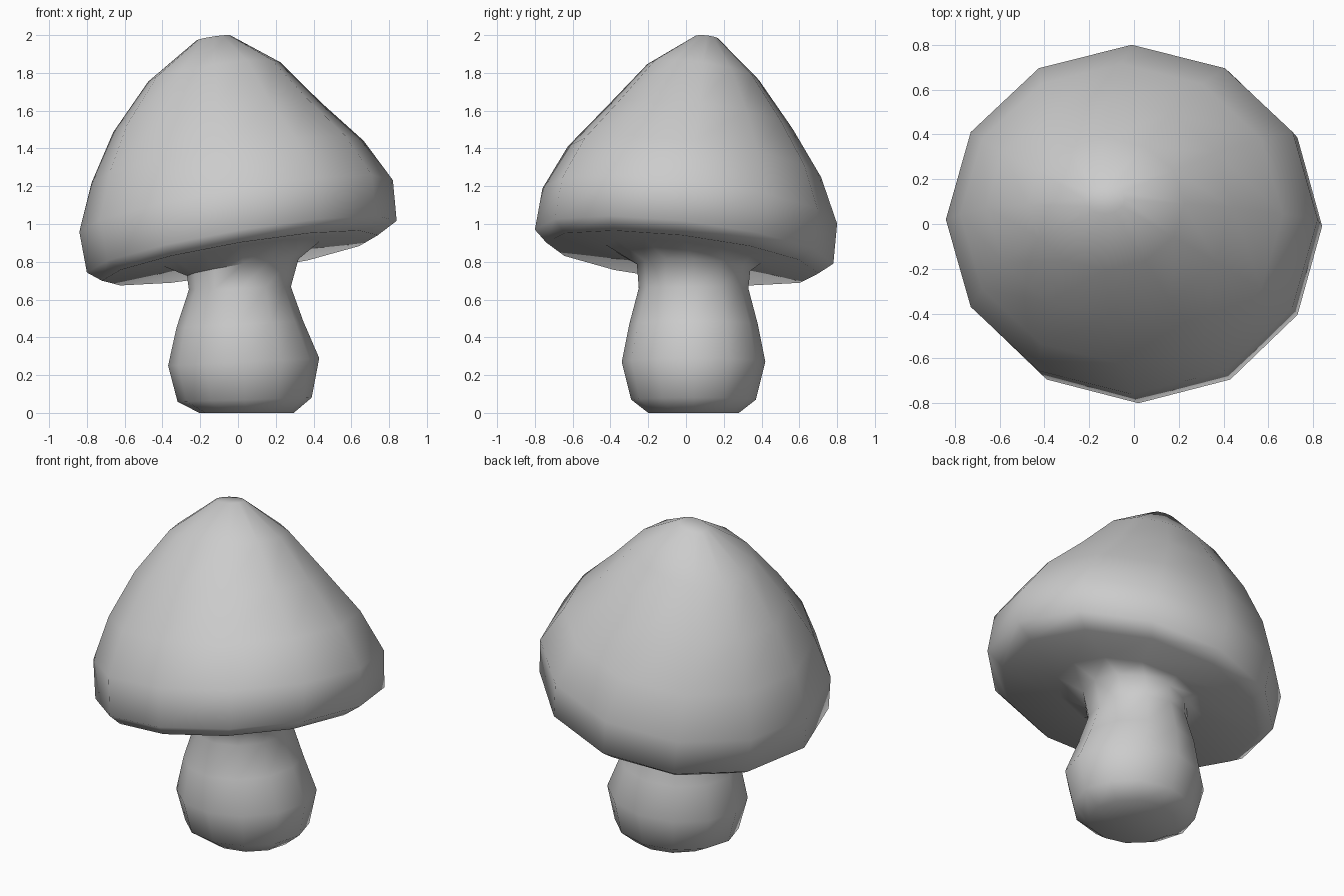
import bpy, bmesh
from math import sin, cos, pi, radians

SIDES = 12

# Each ring: centre x, y, z, radius x, radius y, slope along x, slope along y
STEM = [
    (0.045, 0.04, 0.00, 0.25, 0.24, 0, 0),
    (0.035, 0.04, 0.07, 0.355, 0.33, 0.03, 0),
    (0.03, 0.04, 0.27, 0.40, 0.38, 0.05, 0),
    (0.01, 0.04, 0.47, 0.335, 0.34, 0.05, 0),
    (0.01, 0.04, 0.66, 0.27, 0.29, 0.03, 0),
    (0.025, 0.04, 0.77, 0.295, 0.30, 0.15, -0.06),
]
CAP = [
    (0.02, -0.015, 0.84, 0.41, 0.41, 0.16, -0.12),    # gill side
    (0.01, -0.02, 0.82, 0.73, 0.72, 0.165, -0.114),
    (0.02, -0.01, 0.88, 0.82, 0.79, 0.167, -0.114),   # lower rim
    (-0.01, 0.02, 1.095, 0.83, 0.78, 0.165, -0.12),
    (-0.055, 0.045, 1.33, 0.72, 0.67, 0.154, -0.122),
    (-0.11, 0.075, 1.565, 0.55, 0.49, 0.142, -0.126),
    (-0.125, 0.09, 1.805, 0.35, 0.295, 0.145, -0.14),
    (-0.13, 0.11, 1.985, 0.09, 0.065, 0.15, -0.12),   # tip
]


def loft(name, rings):
    """Skin a stack of tilted oval rings and close both ends."""
    bm = bmesh.new()
    loops = []
    for cx, cy, cz, rx, ry, sx, sy in rings:
        loop = []
        for i in range(SIDES):
            a = 2 * pi * i / SIDES
            dx, dy = rx * cos(a), ry * sin(a)
            loop.append(bm.verts.new((cx + dx, cy + dy, cz + sx * dx + sy * dy)))
        loops.append(loop)
    for low, high in zip(loops, loops[1:]):
        for i in range(SIDES):
            j = (i + 1) % SIDES
            bm.faces.new((low[i], low[j], high[j], high[i]))
    bm.faces.new(loops[0][::-1])
    bm.faces.new(loops[-1])
    mesh = bpy.data.meshes.new(name)
    bm.to_mesh(mesh)
    bm.free()
    obj = bpy.data.objects.new(name, mesh)
    bpy.context.collection.objects.link(obj)
    bpy.context.view_layer.objects.active = obj
    obj.select_set(True)
    bpy.ops.object.shade_smooth_by_angle(angle=radians(57))
    obj.select_set(False)
    return obj


# Stem flowing into the leaning cap as one continuous skin
loft("mushroom", STEM + CAP)
